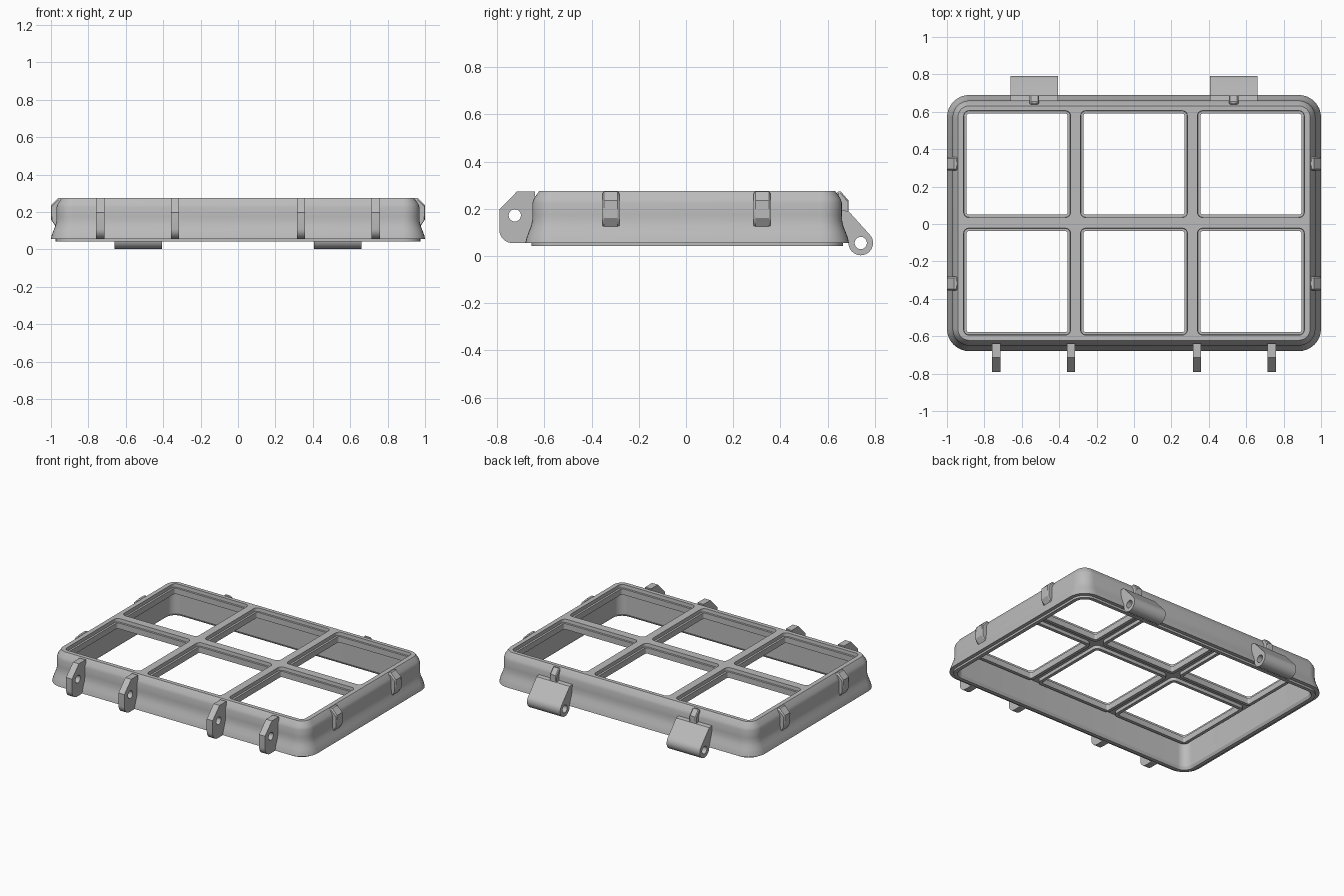
import bpy, bmesh
from math import sin, cos, pi, radians
from mathutils import Matrix, Vector

if "Cube" in bpy.data.objects:
    bpy.data.objects.remove(bpy.data.objects["Cube"], do_unlink=True)

grey = bpy.data.materials.new("grey plastic")
grey.use_nodes = True
COLOUR = (0.5, 0.5, 0.5, 1)
grey.diffuse_color = COLOUR
grey.node_tree.nodes["Principled BSDF"].inputs["Base Color"].default_value = COLOUR

HX, HY, OFF = 1.0, 0.685, 0.005      # body half sizes and centre in y


def add_object(name, bm):
    mesh = bpy.data.meshes.new(name)
    bmesh.ops.recalc_face_normals(bm, faces=bm.faces[:])
    bm.to_mesh(mesh)
    bm.free()
    mesh.materials.append(grey)
    obj = bpy.data.objects.new(name, mesh)
    bpy.context.collection.objects.link(obj)
    return obj


def smooth(obj):
    bpy.ops.object.select_all(action='DESELECT')
    obj.select_set(True)
    bpy.context.view_layer.objects.active = obj
    bpy.ops.object.shade_smooth_by_angle(angle=radians(28))


def rounded_ring(bm, cx, cy, hx, hy, r, z, steps):
    """Vertices of a rounded rectangle at height z."""
    ring = []
    for q, (sx, sy) in enumerate([(1, 1), (-1, 1), (-1, -1), (1, -1)]):
        for i in range(steps + 1):
            a = (q + i / steps) * pi / 2
            ring.append(bm.verts.new((cx + sx * (hx - r) + r * cos(a),
                                      cy + sy * (hy - r) + r * sin(a), z)))
    return ring


def loft(bm, cx, cy, hx, hy, r, profile, steps=8, loop=False):
    """Skin rounded rectangles given as (inset, z); cap or loop the ends."""
    rings = [rounded_ring(bm, cx, cy, hx - d, hy - d, max(r - d, 0.012), z, steps)
             for d, z in profile]
    pairs = list(zip(rings, rings[1:]))
    if loop:
        pairs.append((rings[-1], rings[0]))
    else:
        bm.faces.new(rings[0])
        bm.faces.new(rings[-1])
    for a, b in pairs:
        n = len(a)
        for i in range(n):
            bm.faces.new((a[i], a[(i + 1) % n], b[(i + 1) % n], b[i]))


# Hollow lid: ceiling, inner wall, bottom tongue, flared skirt, chamfered top
bm = bmesh.new()
loft(bm, 0, OFF, HX, HY, 0.12, [
    (0.06, 0.235), (0.06, 0.06), (0.05, 0.042), (0.025, 0.042), (0.025, 0.056),
    (0, 0.056), (0.004, 0.075), (0.013, 0.1), (0.023, 0.125), (0.029, 0.15),
    (0.03, 0.175), (0.03, 0.225), (0.036, 0.243), (0.058, 0.275)])
body = add_object("lid_body", bm)

# Stepped window cuts and the raised rims beneath them
W = 0.27
cut, rims = bmesh.new(), bmesh.new()
for cx in (-0.625, 0, 0.625):
    for cy in (-0.308, 0.32):
        loft(cut, cx, cy, W, W, 0.012,
             [(0, 0.15), (0, 0.252), (-0.014, 0.252), (-0.018, 0.3)], 4)
        loft(rims, cx, cy, W, W, 0.012,
             [(0, 0.24), (0, 0.212), (-0.022, 0.212), (-0.022, 0.24)], 4, loop=True)
cutter = add_object("window_cutter", cut)
cutter.hide_render = True
mod = body.modifiers.new("windows", 'BOOLEAN')
mod.operation, mod.solver, mod.object = 'DIFFERENCE', 'EXACT', cutter
bpy.context.view_layer.objects.active = body
body.select_set(True)
bpy.ops.object.modifier_apply(modifier=mod.name)
bpy.data.objects.remove(cutter, do_unlink=True)
smooth(body)
smooth(add_object("window_rims", rims))


def arc(cx, cz, r, start, end, n):
    return [(cx + r * cos(radians(start + (end - start) * i / n)),
             cz + r * sin(radians(start + (end - start) * i / n))) for i in range(n + 1)]


def bracket(name, outline, out, along, width, hole=None, bevel=0):
    """Extrude an (outward, height) outline sideways, with an optional pin hole."""
    curve = bpy.data.curves.new(name, 'CURVE')
    curve.dimensions, curve.fill_mode, curve.extrude = '2D', 'BOTH', width / 2
    for pts in [outline] + ([hole] if hole else []):
        s = curve.splines.new('POLY')
        s.points.add(len(pts) - 1)
        for p, (u, v) in zip(s.points, pts):
            p.co = (u, v, 0, 1)
        s.use_cyclic_u = True
    temp = bpy.data.objects.new(name + "_curve", curve)
    bpy.context.collection.objects.link(temp)
    bpy.context.view_layer.update()
    mesh = bpy.data.meshes.new_from_object(
        temp.evaluated_get(bpy.context.evaluated_depsgraph_get()))
    bm = bmesh.new()
    bm.from_mesh(mesh)
    bpy.data.objects.remove(temp, do_unlink=True)
    bpy.data.meshes.remove(mesh)
    bmesh.ops.remove_doubles(bm, verts=bm.verts[:], dist=0.0001)
    o, up = Vector(out), Vector((0, 0, 1))
    side = o.cross(up)
    m = Matrix((o, up, side)).transposed().to_4x4()
    m.translation = Vector((abs(o.y), abs(o.x), 0)) * along
    bm.transform(m)
    obj = add_object(name, bm)
    if bevel:
        b = obj.modifiers.new("soft_edges", 'BEVEL')
        b.width, b.segments, b.limit_method = bevel, 1, 'ANGLE'
        b.angle_limit = radians(60)
    smooth(obj)


# Front latch lugs with pin holes
lug = ([(0.64, 0.06), (0.64, 0.274), (0.715, 0.274), (0.79, 0.197)]
       + arc(0.735, 0.11, 0.055, 0, -90, 8) + [(0.69, 0.055)])
for i, x in enumerate((-0.737, -0.337, 0.337, 0.737)):
    bracket(f"latch_lug_{i + 1}", lug, (0, -1, 0), x, 0.045,
            arc(0.725, 0.172, 0.026, 0, 345, 23))

# Back hinge leaves with barrels, each under a small rib
leaf = ([(0.65, 0.055), (0.65, 0.195), (0.688, 0.19)]
        + arc(0.74, 0.055, 0.052, 43, -180, 20))
back_rib = [(0.64, 0.15), (0.64, 0.274), (0.655, 0.274), (0.688, 0.235), (0.688, 0.15)]
side_rib = [(0.94, 0.115), (0.94, 0.274), (0.962, 0.274), (1.0, 0.236),
            (1.0, 0.16), (0.97, 0.115)]
for side, s in (("right", -1), ("left", 1)):
    bracket(f"hinge_leaf_{side}", leaf, (0, 1, 0), 0.533 * s, 0.253,
            arc(0.74, 0.055, 0.026, 0, 345, 23))
    bracket(f"hinge_rib_{side}", back_rib, (0, 1, 0), 0.533 * s, 0.05, bevel=0.006)
    # Side ribs
    for where, y in (("front", -0.318), ("back", 0.322)):
        bracket(f"side_rib_{side}_{where}", side_rib, (s, 0, 0), y, 0.073, bevel=0.008)
